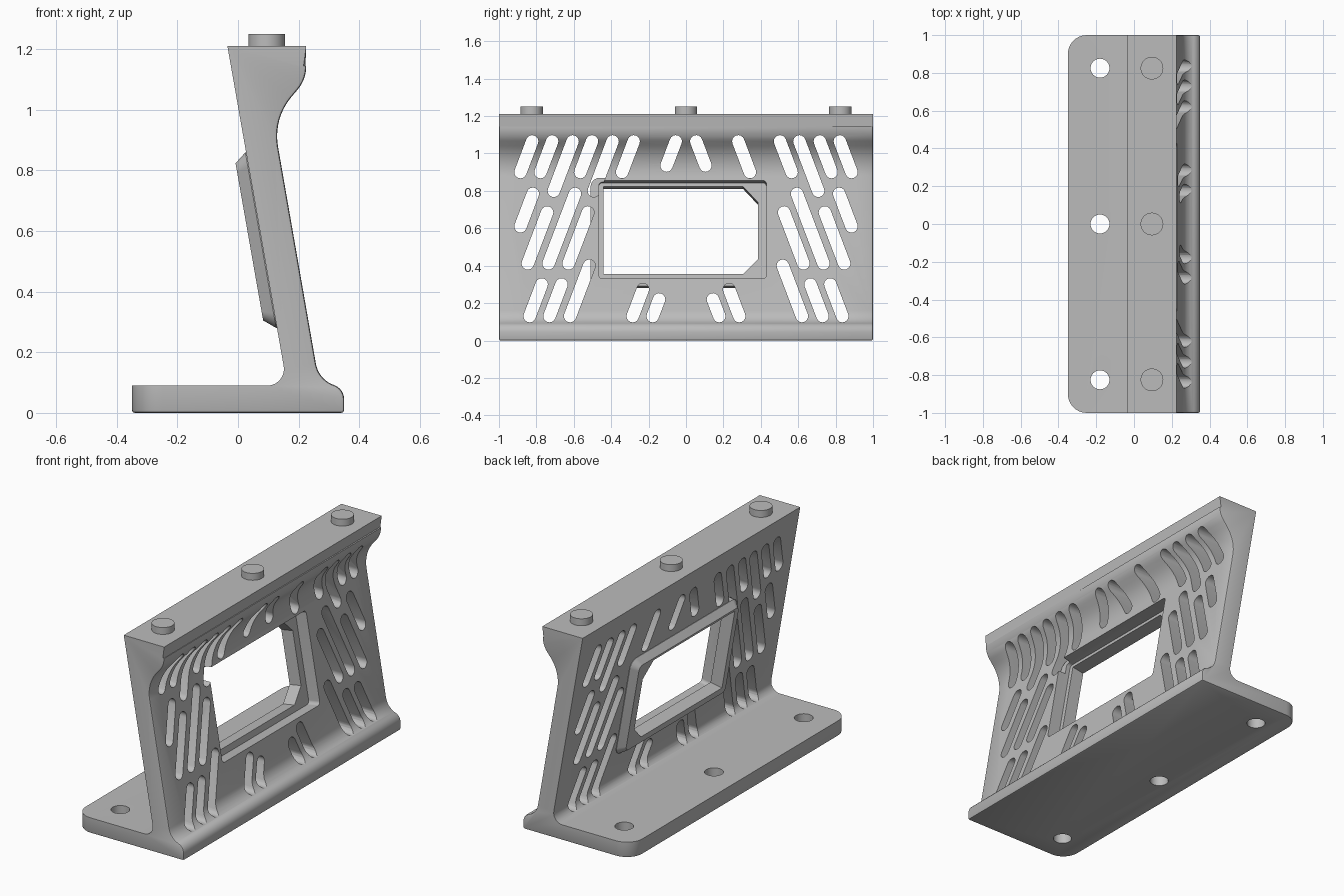
import bpy, bmesh, math
from mathutils import Vector, Matrix

old = bpy.data.objects.get("Cube")
if old:
    bpy.data.objects.remove(old)

grey = bpy.data.materials.new("neutral grey")
grey.use_nodes = True
grey.diffuse_color = (0.5, 0.5, 0.5, 1)
grey.node_tree.nodes["Principled BSDF"].inputs["Base Color"].default_value = (0.5, 0.5, 0.5, 1)


def fillet(corners):
    """Round each (u, v, radius) corner of a closed outline."""
    out = []
    for i, (u, v, r) in enumerate(corners):
        p = Vector((u, v))
        if r == 0:
            out.append(p)
            continue
        a = (Vector(corners[i - 1][:2]) - p).normalized()
        b = (Vector(corners[(i + 1) % len(corners)][:2]) - p).normalized()
        half = a.angle(b) / 2
        centre = p + (a + b).normalized() * r / math.sin(half)
        start = p + a * r / math.tan(half) - centre
        end = p + b * r / math.tan(half) - centre
        sweep = math.atan2(start.x * end.y - start.y * end.x, start.dot(end))
        steps = 10
        for k in range(steps + 1):
            out.append(centre + Matrix.Rotation(sweep * k / steps, 2) @ start)
    return out


def loft(bm, rings):
    """Closed solid through equally long rings of 3D points."""
    rows = [[bm.verts.new(p) for p in ring] for ring in rings]
    n = len(rows[0])
    for lo, hi in zip(rows, rows[1:]):
        for i in range(n):
            bm.faces.new((lo[i], lo[(i + 1) % n], hi[(i + 1) % n], hi[i]))
    bm.faces.new(rows[0][::-1])
    bm.faces.new(rows[-1])


def make(name, bm):
    bmesh.ops.recalc_face_normals(bm, faces=bm.faces)
    mesh = bpy.data.meshes.new(name)
    bm.to_mesh(mesh)
    bm.free()
    mesh.materials.append(grey)
    obj = bpy.data.objects.new(name, mesh)
    bpy.context.collection.objects.link(obj)
    return obj


def select(obj):
    bpy.ops.object.select_all(action='DESELECT')
    obj.select_set(True)
    bpy.context.view_layer.objects.active = obj


def combine(target, tool, operation):
    tool.hide_render = True
    mod = target.modifiers.new(operation, 'BOOLEAN')
    mod.operation, mod.solver, mod.object = operation, 'EXACT', tool
    select(target)
    bpy.ops.object.modifier_apply(modifier=mod.name)
    bpy.data.objects.remove(tool)


# Bracket body: side profile swept along y
profile = fillet([
    (-0.35, 0, 0), (0.35, 0, 0), (0.35, 0.08, 0.05), (0.266, 0.11, 0.09),
    (0.116, 0.97, 0.2), (0.225, 1.10, 0.12), (0.225, 1.21, 0),
    (-0.035, 1.21, 0), (0.162, 0.09, 0.055), (-0.35, 0.09, 0)])
bm = bmesh.new()
loft(bm, [[(p.x, y, p.y) for p in profile] for y in (-1, 1)])
corners = [e for e in bm.edges if all(v.co.x < -0.34 for v in e.verts)
           and abs(e.verts[0].co.z - e.verts[1].co.z) > 0.05]
bmesh.ops.bevel(bm, geom=corners, offset=0.1, segments=8, profile=0.5, affect='EDGES')


def soft_edge(e):
    a, b = (v.co for v in e.verts)
    front = abs(a.y) > 0.99 and a.y == b.y and all(
        p.z < 1.2 and p.x > 0.185 - 0.174 * (p.z - 0.57) - 0.01 for p in (a, b))
    return (front and a.z + b.z > 0) or (a.z == 0 and b.z == 0)


bm.edges.ensure_lookup_table()
bmesh.ops.bevel(bm, geom=[e for e in bm.edges if soft_edge(e)], offset=0.009,
                segments=2, profile=0.5, affect='EDGES')
body = make("bracket_body", bm)

# Slanted vent slots: bottom end y, z and top end z on the left half, then mirrored
LEAN, SLOT_R = 0.38, 0.033
pairs = [
    (-0.885, 0.90, 1.065), (-0.778, 0.90, 1.065), (-0.707, 0.80, 1.065),
    (-0.565, 0.90, 1.065), (-0.342, 0.90, 1.065), (-0.104, 0.935, 1.065),
    (-0.885, 0.61, 0.785), (-0.846, 0.412, 0.685), (-0.735, 0.412, 0.785),
    (-0.628, 0.412, 0.685), (-0.836, 0.13, 0.30), (-0.73, 0.13, 0.30),
    (-0.62, 0.13, 0.40), (-0.285, 0.13, 0.273), (-0.178, 0.13, 0.22)]
slots = [(s, *p) for p in pairs for s in (1, -1)] + [(1, -0.493, 0.80, 1.065)]
bm = bmesh.new()
tilt = math.atan(LEAN)
for side, y, z0, z1 in slots:
    ring = []
    for k in range(18):
        upper = k < 9
        ang = math.pi * (k if upper else k - 1) / 8 - tilt
        zc = z1 if upper else z0
        yc = y + LEAN * (zc - z0)
        ring.append((side * (yc + SLOT_R * math.cos(ang)), zc + SLOT_R * math.sin(ang)))
    loft(bm, [[(x, u, v) for u, v in ring] for x in (-0.5, 0.6)])
combine(body, make("slot_cutter", bm), 'DIFFERENCE')

# Coordinates on the leaning wall: y across, t up the wall, d through it
N = Vector((0.985, 0, 0.173))
U = Vector((-0.173, 0, 0.985))
ORIGIN = Vector((0.077, 0, 0.57))


def on_wall(outline, d):
    return [ORIGIN + Vector((0, p[0], 0)) + U * p[1] + N * d for p in outline]


def rect(y0, y1, t0, t1, r):
    return fillet([(y0, t0, r), (y1, t0, r), (y1, t1, r), (y0, t1, r)])


# Raised window frame with sloping sides on the rear of the wall
base = rect(-0.51, 0.47, -0.294, 0.294, 0.05)
rim = rect(-0.478, 0.438, -0.262, 0.264, 0.03)
bm = bmesh.new()
loft(bm, [on_wall(rim, -0.04), on_wall(base, -0.002), on_wall(base, 0.06)])
combine(body, make("window_frame", bm), 'UNION')

# Stepped recess and window opening with two clipped corners
bm = bmesh.new()
pocket = rect(-0.466, 0.43, -0.262, 0.271, 0.02)
loft(bm, [on_wall(pocket, d) for d in (0.035, 0.3)])
combine(body, make("recess_cutter", bm), 'DIFFERENCE')
bm = bmesh.new()
opening = [(-0.44, -0.225), (0.305, -0.225), (0.385, -0.145),
           (0.385, 0.165), (0.305, 0.251), (-0.44, 0.251)]
loft(bm, [on_wall(opening, d) for d in (-0.3, 0.3)])
combine(body, make("opening_cutter", bm), 'DIFFERENCE')


def cylinder(bm, x, y, r, z0, z1):
    bmesh.ops.create_cone(bm, cap_ends=True, segments=40, radius1=r, radius2=r, depth=z1 - z0,
                          matrix=Matrix.Translation((x, y, (z0 + z1) / 2)))


# Screw holes in the foot, locating pins on the top
stations = (-0.825, 0, 0.825)
bm = bmesh.new()
for y in stations:
    cylinder(bm, -0.18, y, 0.05, -0.1, 0.2)
combine(body, make("hole_cutter", bm), 'DIFFERENCE')
parts = [body]
for label, y in zip(("front", "middle", "back"), stations):
    bm = bmesh.new()
    cylinder(bm, 0.095, y, 0.06, 1.2, 1.25)
    parts.append(make(label + "_pin", bm))

for part in parts:
    select(part)
    bpy.ops.object.shade_smooth_by_angle(angle=math.radians(30))
